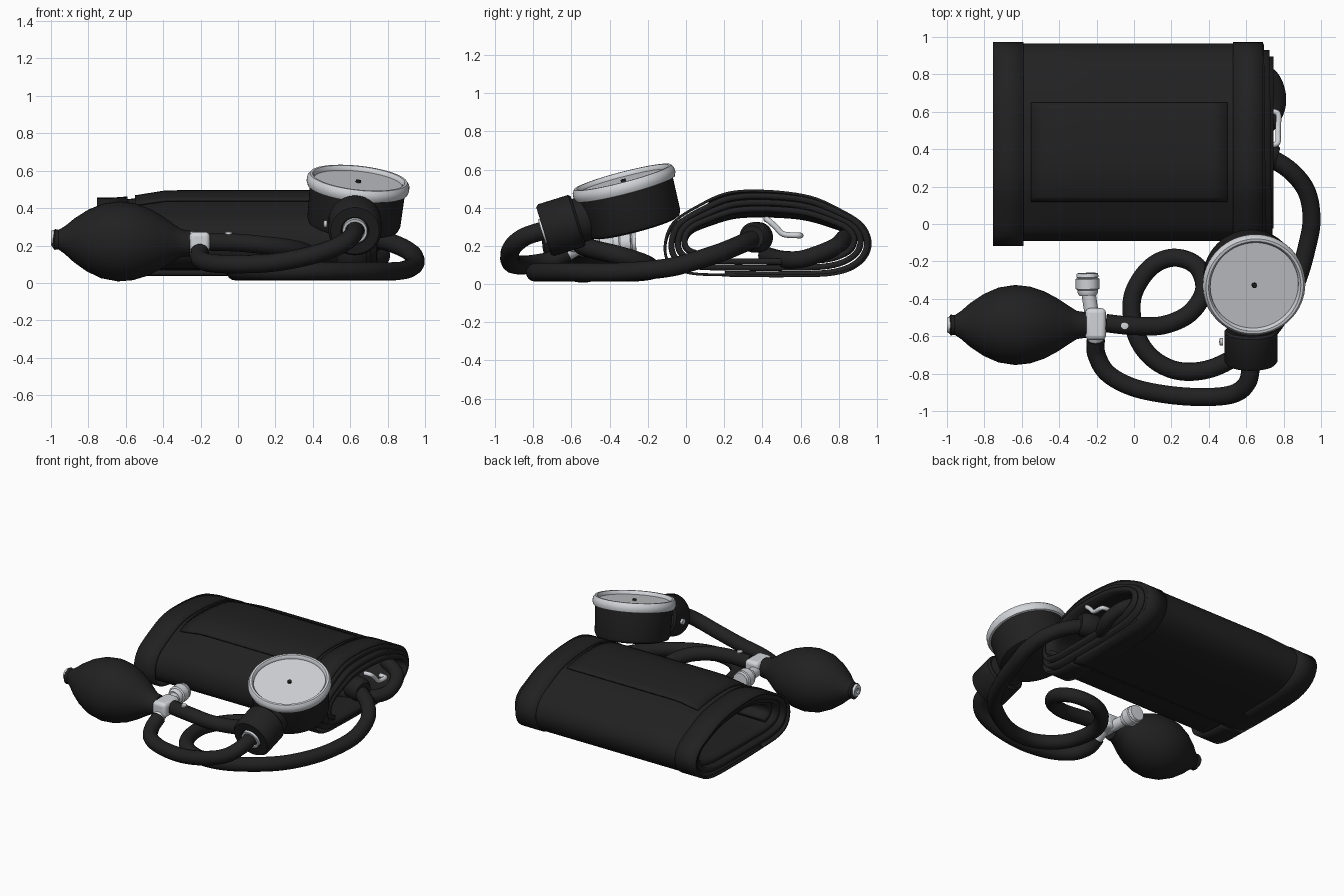
import bpy, bmesh, math
from mathutils import Vector

if "Cube" in bpy.data.objects:
    bpy.data.objects.remove(bpy.data.objects["Cube"])

def material(name, rgb):
    m = bpy.data.materials.new(name)
    m.diffuse_color = (*rgb, 1)
    m.use_nodes = True
    m.node_tree.nodes["Principled BSDF"].inputs["Base Color"].default_value = m.diffuse_color
    return m

BLACK = material("soft black", (0.015, 0.015, 0.015))
SILVER = material("silver", (0.64, 0.66, 0.69))

def smooth(obj, angle=40):
    bpy.ops.object.select_all(action='DESELECT')
    obj.select_set(True)
    bpy.context.view_layer.objects.active = obj
    bpy.ops.object.shade_smooth_by_angle(angle=math.radians(angle))

def finish(name, bm, mat):
    me = bpy.data.meshes.new(name)
    bm.to_mesh(me)
    bm.free()
    me.materials.append(mat)
    obj = bpy.data.objects.new(name, me)
    bpy.context.collection.objects.link(obj)
    smooth(obj)
    return obj

def spline(pts, t, closed=False):
    """Catmull-Rom point at parameter t (one unit per control point)."""
    n = len(pts)
    i = math.floor(t) if closed else min(int(t), n - 2)
    f = t - i
    p = [Vector(pts[k % n] if closed else pts[max(0, min(n - 1, k))])
         for k in (i - 1, i, i + 1, i + 2)]
    return 0.5 * (2 * p[1] + (p[2] - p[0]) * f
                  + (2 * p[0] - 5 * p[1] + 4 * p[2] - p[3]) * f ** 2
                  + (3 * p[1] - p[0] - 3 * p[2] + p[3]) * f ** 3)

def lathe(name, profile, origin, axis, mat, segs=48):
    """Turn (radius, height) points around an axis through origin."""
    q = Vector(axis).to_track_quat('Z', 'Y')
    o = Vector(origin)
    bm = bmesh.new()
    rings = []
    for r, h in profile:
        if r == 0:
            rings.append([bm.verts.new(o + q @ Vector((0, 0, h)))] * segs)
        else:
            rings.append([bm.verts.new(o + q @ Vector((
                r * math.cos(2 * math.pi * k / segs),
                r * math.sin(2 * math.pi * k / segs), h))) for k in range(segs)])
    for a, b in zip(rings, rings[1:]):
        for k in range(segs):
            j = (k + 1) % segs
            bm.faces.new(list(dict.fromkeys((a[k], a[j], b[j], b[k]))))
    bmesh.ops.recalc_face_normals(bm, faces=bm.faces)
    return finish(name, bm, mat)

def hose(name, pts, radius, mat, steps=10):
    cu = bpy.data.curves.new(name, 'CURVE')
    cu.dimensions = '3D'
    cu.bevel_depth = radius
    cu.bevel_resolution = 5
    cu.use_fill_caps = True
    n = (len(pts) - 1) * steps
    sp = cu.splines.new('POLY')
    sp.points.add(n)
    for k in range(n + 1):
        sp.points[k].co = (*spline(pts, k / steps), 1)
    cu.materials.append(mat)
    obj = bpy.data.objects.new(name, cu)
    bpy.context.collection.objects.link(obj)
    bpy.ops.object.select_all(action='DESELECT')
    obj.select_set(True)
    bpy.context.view_layer.objects.active = obj
    bpy.ops.object.convert(target='MESH')
    smooth(bpy.context.view_layer.objects.active, 50)

# --- Rolled cuff: cross-section in (y, z), starting at the bottom ---
SECTION = [(0.2, 0.045), (0.5, 0.04), (0.78, 0.05), (0.92, 0.11), (0.968, 0.21),
           (0.93, 0.31), (0.82, 0.385), (0.65, 0.46), (0.42, 0.49), (0.22, 0.48),
           (0.06, 0.41), (-0.07, 0.32), (-0.113, 0.2), (-0.085, 0.1), (0.02, 0.055)]
N = len(SECTION)

def sheet(name, x0, x1, t0, t1, inset, thick, step_out=0.0, step_in=0.0):
    """Cloth sheet following the section from t0 to t1; inset(turn) moves it inward."""
    rows, cols = max(2, int((x1 - x0) / 0.08)), int((t1 - t0) * 6)
    bm = bmesh.new()
    grid = []
    for j in range(cols + 1):
        t = t0 + (t1 - t0) * j / cols
        y, z = spline(SECTION, t, True)
        d = inset(t / N)
        y = 0.425 + (y - 0.425) * (0.54 - d) / 0.54
        z = 0.262 + (z - 0.262) * (0.226 - d) / 0.226
        xe = x1 + step_out * min(2, t / N)
        xs = x0 + step_in * max(0, t / N - 1)
        line = []
        for i in range(rows + 1):
            x = xs + (xe - xs) * i / rows
            drop = 0.04 * max(0, min(1, (-0.38 - x) / 0.25)) * max(0, (z - 0.15) / 0.34)
            line.append(bm.verts.new((x, y, z - drop)))
        grid.append(line)
    for a, b in zip(grid, grid[1:]):
        for i in range(rows):
            bm.faces.new((a[i], a[i + 1], b[i + 1], b[i]))
    obj = finish(name, bm, BLACK)
    mod = obj.modifiers.new("thickness", 'SOLIDIFY')
    mod.thickness = thick
    mod.offset = 0

sheet("cuff_roll", -0.745, 0.685, 0, 2.9 * N, lambda u: 0.01 + 0.034 * u, 0.031, 0.03, 0.04)
sheet("cuff_left_binding", -0.755, -0.59, 0, N, lambda u: 0.003, 0.014)
sheet("cuff_right_binding", 0.53, 0.69, 0, N, lambda u: 0.003, 0.014)
sheet("cuff_pocket", -0.55, 0.5, 7, 9.6, lambda u: 0.002, 0.012)

# --- Squeeze bulb ---
bulb = [(0, -0.355), (0.042, -0.355), (0.056, -0.345), (0.052, -0.325), (0.075, -0.29),
        (0.118, -0.24), (0.165, -0.17), (0.2, -0.09), (0.214, 0), (0.205, 0.08),
        (0.178, 0.16), (0.14, 0.23), (0.1, 0.29), (0.075, 0.33), (0.068, 0.38), (0, 0.38)]
lathe("bulb", bulb, (-0.635, -0.54, 0.222), (1, 0, -0.03), BLACK)
lathe("bulb_end_valve", [(0, 0.008), (0.015, 0.008), (0.018, 0), (0.038, 0), (0.044, 0.008),
                         (0.044, 0.03)], (-1.0, -0.54, 0.24), (1, 0, -0.03), SILVER, 24)

# --- Metal connector and release valve ---
bpy.ops.mesh.primitive_cube_add(size=1, location=(-0.205, -0.535, 0.22))
block = bpy.context.object
block.name = "connector_block"
block.scale = (0.11, 0.17, 0.105)
bpy.ops.object.transform_apply(location=False, rotation=False, scale=True)
block.data.materials.append(SILVER)
bev = block.modifiers.new("bevel", 'BEVEL')
bev.width, bev.segments = 0.025, 4
smooth(block)
lathe("connector_stub", [(0, 0), (0.04, 0), (0.04, 0.13), (0, 0.13)],
      (-0.205, -0.54, 0.21), (0.0, -0.85, -0.5), SILVER, 24)
lathe("valve_stem", [(0, 0), (0.038, 0), (0.038, 0.14), (0, 0.14)],
      (-0.225, -0.49, 0.2), (-0.15, 1, 0.08), SILVER, 24)
lathe("valve_knob", [(0, 0), (0.045, 0), (0.054, 0.015), (0.054, 0.03), (0.064, 0.037),
                     (0.064, 0.09), (0.054, 0.094), (0.06, 0.1), (0.056, 0.12), (0, 0.122)],
      (-0.247, -0.383, 0.21), (-0.02, 1, 0.05), SILVER, 12)

# --- Hoses ---
hose("gauge_hose", [(-0.205, -0.62, 0.165), (-0.2, -0.7, 0.125), (-0.14, -0.8, 0.105),
                    (0, -0.875, 0.1), (0.2, -0.915, 0.11), (0.4, -0.925, 0.15),
                    (0.54, -0.905, 0.2), (0.61, -0.84, 0.25), (0.625, -0.73, 0.285)],
     0.049, BLACK)
hose("cuff_hose", [(-0.15, -0.53, 0.22), (0, -0.545, 0.215), (0.16, -0.54, 0.2),
                   (0.3, -0.475, 0.18), (0.375, -0.35, 0.15), (0.335, -0.225, 0.11),
                   (0.21, -0.18, 0.078), (0.08, -0.24, 0.064), (-0.01, -0.4, 0.062),
                   (0.015, -0.6, 0.062), (0.12, -0.735, 0.062), (0.28, -0.79, 0.062),
                   (0.48, -0.745, 0.062), (0.72, -0.57, 0.062), (0.86, -0.33, 0.064),
                   (0.93, -0.1, 0.085), (0.949, 0.04, 0.12), (0.92, 0.18, 0.165),
                   (0.83, 0.29, 0.21), (0.7, 0.37, 0.245)], 0.049, BLACK)
lathe("cuff_hose_socket", [(0, 0), (0.07, 0), (0.08, 0.02), (0.08, 0.1), (0.06, 0.13), (0, 0.13)],
      (0.64, 0.385, 0.245), (1, -0.3, 0), BLACK, 32)
hose("inner_hose", [(0.5, 0.42, 0.15), (0.68, 0.5, 0.13), (0.755, 0.6, 0.13),
                    (0.765, 0.7, 0.16), (0.72, 0.79, 0.2), (0.6, 0.83, 0.24)], 0.046, BLACK)
lathe("hose_stud", [(0.02, 0), (0.02, 0.012), (0, 0.016)],
      (-0.05, -0.545, 0.26), (0, 0, 1), SILVER, 16)

# --- Metal hook at the cuff end ---
hose("cuff_hook", [(0.72, 0.42, 0.34), (0.765, 0.43, 0.335), (0.77, 0.47, 0.3),
                   (0.77, 0.51, 0.262), (0.77, 0.59, 0.255), (0.72, 0.6, 0.255)],
     0.015, SILVER, 6)

# --- Pressure gauge ---
n = Vector((0.11, -0.26, 1)).normalized()
c = Vector((0.642, -0.325, 0.53))
lathe("gauge_body", [(0, -0.245), (0.215, -0.245), (0.24, -0.235), (0.25, -0.21),
                     (0.256, -0.02), (0, -0.02)], c, n, BLACK, 64)
lathe("gauge_rim", [(0.25, -0.035), (0.268, -0.03), (0.276, -0.01), (0.274, 0.015),
                    (0.262, 0.032), (0.248, 0.032), (0.238, 0.02), (0.236, 0.0), (0.25, -0.035)],
      c, n, SILVER, 64)
lathe("gauge_face", [(0.24, 0), (0.24, 0.008), (0, 0.008)], c, n, SILVER, 64)
lathe("gauge_needle_pin", [(0.014, 0.006), (0.014, 0.02), (0, 0.022)], c, n, BLACK, 12)

# --- Gauge neck and collar ---
axis = (0, -0.955, -0.296)
lathe("gauge_neck", [(0, 0), (0.118, 0), (0.118, 0.2), (0, 0.2)],
      (0.63, -0.43, 0.375), axis, BLACK)
lathe("gauge_collar", [(0, 0), (0.13, 0), (0.142, 0.012), (0.142, 0.175), (0.13, 0.19),
                       (0.075, 0.19), (0.07, 0.17), (0, 0.17)],
      (0.625, -0.565, 0.335), axis, BLACK)
lathe("collar_ring", [(0.052, 0.15), (0.066, 0.15), (0.066, 0.2), (0.052, 0.2), (0.052, 0.15)],
      (0.625, -0.565, 0.335), axis, SILVER, 32)
lathe("collar_screw", [(0.02, 0), (0.02, 0.016), (0, 0.02)],
      (0.475, -0.63, 0.315), (-1, 0, 0), SILVER, 16)
